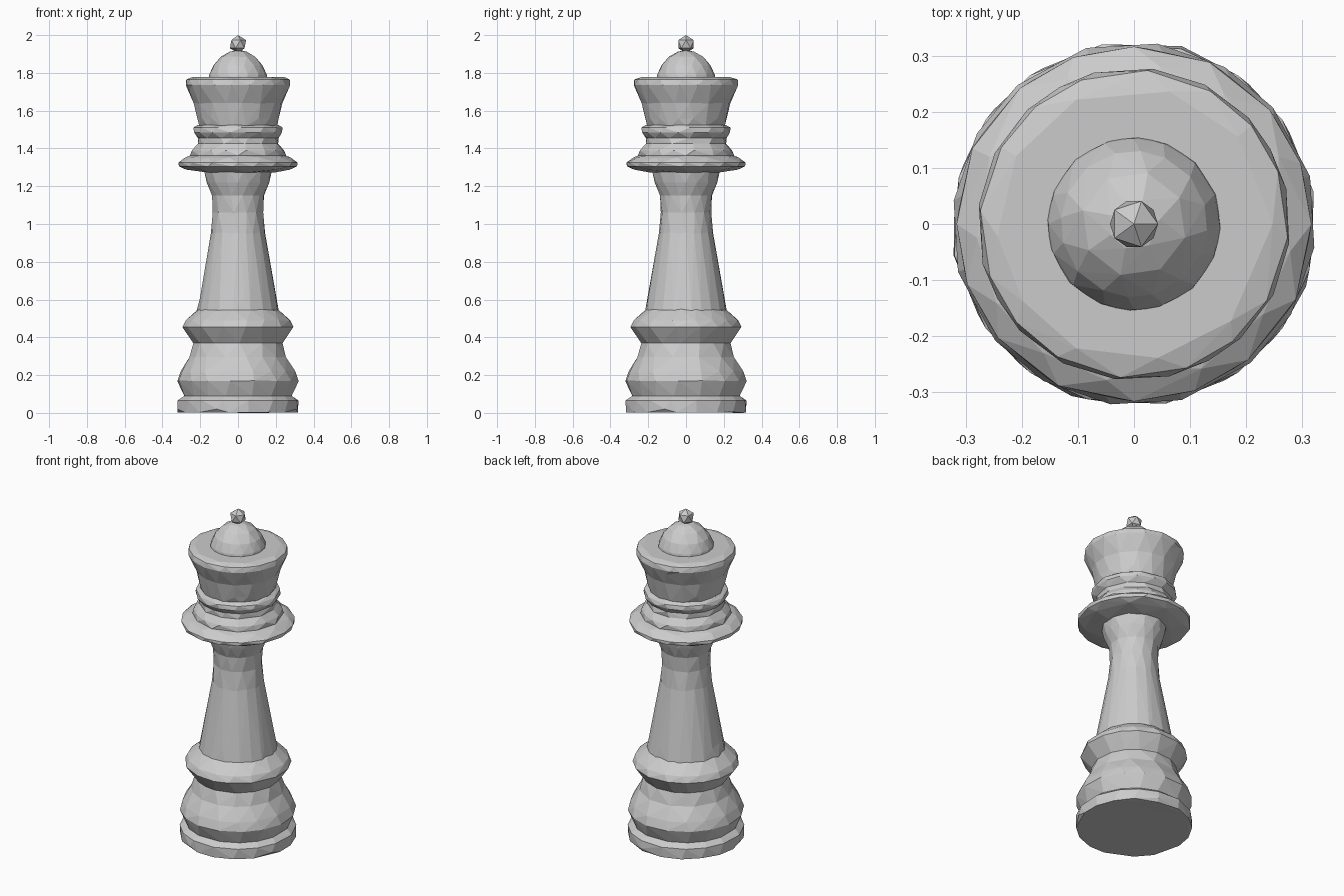
import bpy, bmesh
from math import sin, cos, pi

if "Cube" in bpy.data.objects:
    bpy.data.objects.remove(bpy.data.objects["Cube"])

SEGMENTS = 36


def lathe(name, profile, ratio):
    """Closed turned part from (radius, z) points, thinned to coarse flat facets."""
    bm = bmesh.new()
    rings = []
    for i, (r, z) in enumerate(profile):
        off = 0.5 * (i % 2)
        rings.append([bm.verts.new((r * cos(2 * pi * (k + off) / SEGMENTS),
                                    r * sin(2 * pi * (k + off) / SEGMENTS), z))
                      for k in range(SEGMENTS)])
    for a, b in zip(rings, rings[1:]):
        for k in range(SEGMENTS):
            n = (k + 1) % SEGMENTS
            bm.faces.new((a[k], a[n], b[n], b[k]))
    bm.faces.new(rings[0][::-1])
    bm.faces.new(rings[-1])
    bmesh.ops.triangulate(bm, faces=bm.faces[:])
    bmesh.ops.recalc_face_normals(bm, faces=bm.faces[:])
    mesh = bpy.data.meshes.new(name)
    bm.to_mesh(mesh)
    bm.free()
    obj = bpy.data.objects.new(name, mesh)
    bpy.context.collection.objects.link(obj)
    mod = obj.modifiers.new("facets", 'DECIMATE')
    mod.ratio = ratio
    return obj


# Base: foot disc, bulging body and upper ring
lathe("base", [(0.315, 0), (0.325, 0.02), (0.322, 0.065), (0.29, 0.09), (0.305, 0.125),
               (0.322, 0.17), (0.305, 0.22), (0.26, 0.295), (0.235, 0.37), (0.265, 0.41),
               (0.295, 0.455), (0.28, 0.49), (0.225, 0.54), (0.205, 0.55)], 0.32)

# Tapering stem flaring at the top
lathe("stem", [(0.22, 0.53), (0.205, 0.6), (0.185, 0.72), (0.165, 0.83), (0.143, 0.95),
               (0.133, 1.06), (0.138, 1.15), (0.165, 1.22), (0.182, 1.29)], 0.3)

# Wide collar with stepped neck
lathe("collar", [(0.18, 1.272), (0.27, 1.288), (0.312, 1.305), (0.315, 1.325),
                 (0.28, 1.352), (0.25, 1.362), (0.245, 1.39), (0.215, 1.425),
                 (0.212, 1.455), (0.235, 1.485), (0.233, 1.51), (0.208, 1.525)], 0.34)

# Flared crown
lathe("crown", [(0.205, 1.515), (0.218, 1.56), (0.235, 1.64), (0.262, 1.705),
                (0.278, 1.735), (0.272, 1.765), (0.24, 1.777)], 0.34)

# Dome on the crown
lathe("dome", [(0.155, 1.765), (0.152, 1.79), (0.13, 1.84), (0.092, 1.885),
               (0.045, 1.912), (0.018, 1.918)], 0.3)

# Small faceted finial
bpy.ops.mesh.primitive_ico_sphere_add(subdivisions=1, radius=0.048, location=(0, 0, 1.952))
bpy.context.object.name = "finial"
